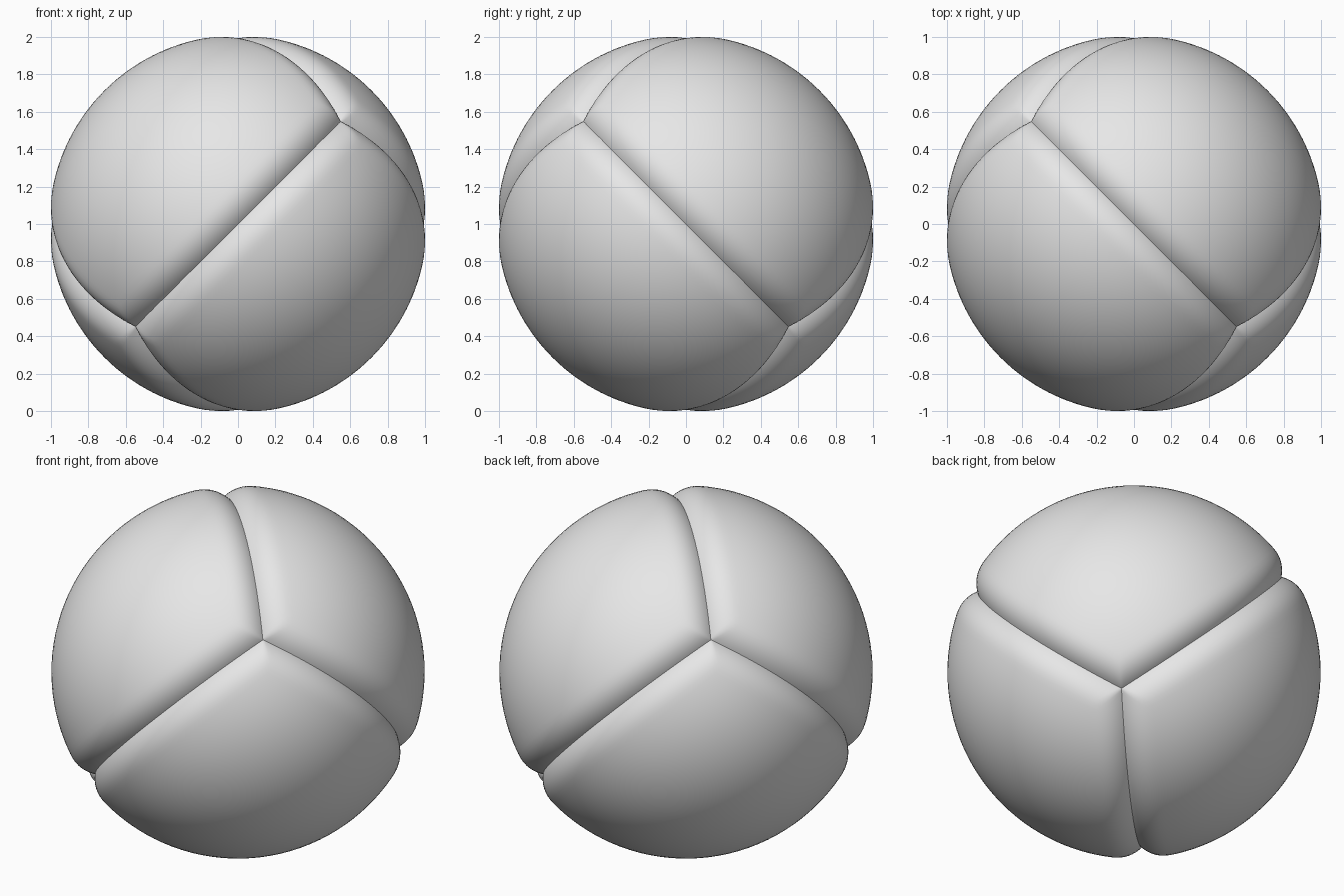
import bpy
import bmesh
import math
from mathutils import Vector

cube = bpy.data.objects.get("Cube")
if cube:
    bpy.data.objects.remove(cube, do_unlink=True)

RADIUS = 1.0098      # ball radius
DEPTH = 0.06         # groove depth as a share of the radius
LIP = 0.16           # angular width of the rounded lip
STEPS = 28
CENTRE = Vector((0, 0, 1))

grey = bpy.data.materials.new("light_grey")
grey.use_nodes = True
colour = (0.8, 0.8, 0.8, 1)
grey.diffuse_color = colour
grey.node_tree.nodes["Principled BSDF"].inputs["Base Color"].default_value = colour

# The grooves join four alternate corners of a cube
corners = [Vector(c).normalized() for c in
           ((-1, -1, -1), (1, -1, 1), (1, 1, -1), (-1, 1, 1))]


def surface_point(direction, walls):
    """Point on the ball, sunk near the closest groove."""
    d = direction.normalized()
    gap = min(math.asin(max(0.0, min(1.0, d.dot(w)))) for w in walls)
    sink = DEPTH * max(0.0, 1 - gap / LIP) ** 2.3
    return CENTRE + d * RADIUS * (1 - sink)


def build_segment(name, tri):
    """Three-sided cushion made of three grids, finer towards the grooves."""
    middle = sum(tri, Vector()).normalized()
    walls = []
    for i in range(3):
        n = tri[i].cross(tri[(i + 1) % 3]).normalized()
        walls.append(n if n.dot(middle) > 0 else -n)
    bm = bmesh.new()
    for i in range(3):
        v = tri[i]
        a = (v + tri[(i + 1) % 3]).normalized()
        b = (v + tri[(i + 2) % 3]).normalized()
        grid = []
        for j in range(STEPS + 1):
            s = (j / STEPS) ** 1.6
            row = []
            for k in range(STEPS + 1):
                t = (k / STEPS) ** 1.6
                p = (v * (1 - s) + a * s) * (1 - t) + (b * (1 - s) + middle * s) * t
                row.append(bm.verts.new(surface_point(p, walls)))
            grid.append(row)
        for j in range(STEPS):
            for k in range(STEPS):
                bm.faces.new((grid[j][k], grid[j + 1][k],
                              grid[j + 1][k + 1], grid[j][k + 1]))
    bmesh.ops.remove_doubles(bm, verts=bm.verts, dist=0.0001)
    # Turn every face outwards
    for f in bm.faces:
        f.normal_update()
        if f.normal.dot(f.calc_center_median() - CENTRE) < 0:
            f.normal_flip()
        f.smooth = True
    mesh = bpy.data.meshes.new(name)
    bm.to_mesh(mesh)
    bm.free()
    mesh.materials.append(grey)
    obj = bpy.data.objects.new(name, mesh)
    bpy.context.collection.objects.link(obj)


# One segment opposite each corner
names = ("upper_back_left_segment", "lower_back_right_segment",
         "upper_front_right_segment", "lower_front_left_segment")
for i, name in enumerate(names):
    build_segment(name, [c for j, c in enumerate(corners) if j != i])
